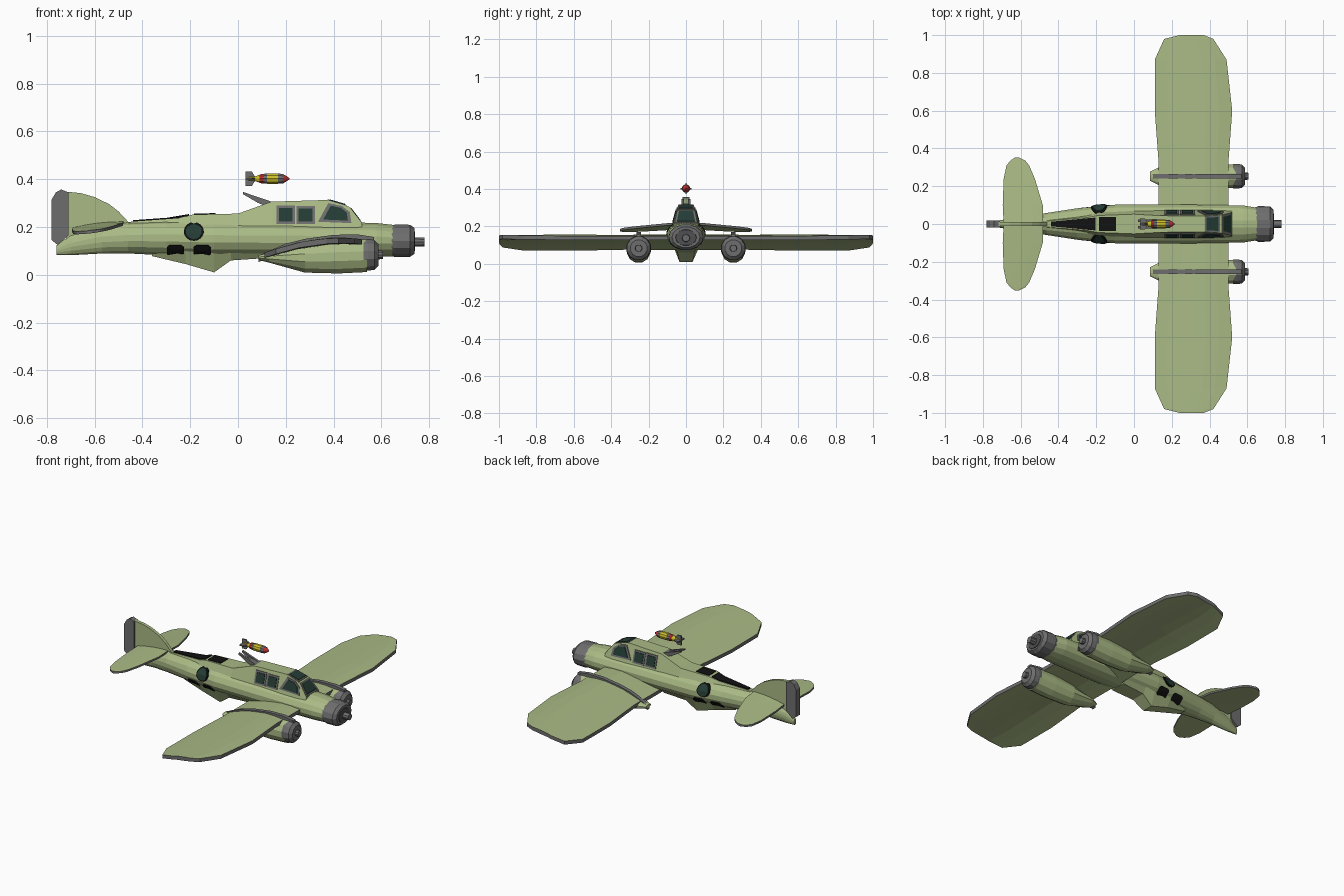
import bpy, bmesh, math

if "Cube" in bpy.data.objects:
    bpy.data.objects.remove(bpy.data.objects["Cube"])

def material(name, rgb):
    m = bpy.data.materials.new(name)
    m.diffuse_color = (*rgb, 1)
    m.use_nodes = True
    m.node_tree.nodes["Principled BSDF"].inputs["Base Color"].default_value = m.diffuse_color
    return m

GREEN = material("olive_green", (0.40, 0.49, 0.235))
GREY = material("metal_grey", (0.155, 0.155, 0.155))
DARK = material("dark_grey", (0.08, 0.08, 0.085))
BLACK = material("black", (0.006, 0.006, 0.006))
GLASS = material("green_glass", (0.018, 0.045, 0.035))
RED = material("red", (0.55, 0.03, 0.03))
YELLOW = material("yellow", (0.62, 0.52, 0.02))

def build(name, verts, faces, mats, idx=None):
    me = bpy.data.meshes.new(name)
    me.from_pydata(verts, [], faces)
    for m in mats:
        me.materials.append(m)
    if idx:
        for p, i in zip(me.polygons, idx):
            p.material_index = i
    bm = bmesh.new()
    bm.from_mesh(me)
    bmesh.ops.recalc_face_normals(bm, faces=bm.faces)
    bm.to_mesh(me)
    bm.free()
    ob = bpy.data.objects.new(name, me)
    bpy.context.collection.objects.link(ob)
    return ob

def loft(name, rings, mat):
    n = len(rings[0])
    verts = [p for r in rings for p in r]
    faces = [(k*n+i, k*n+(i+1) % n, (k+1)*n+(i+1) % n, (k+1)*n+i)
             for k in range(len(rings)-1) for i in range(n)]
    faces += [tuple(range(n)), tuple(range(len(verts)-n, len(verts)))]
    return build(name, verts, faces, [mat])

def ring(x, cz, ry, rz, cy=0, n=14):
    a = [2*math.pi*(i+0.5)/n for i in range(n)]
    return [(x, cy+ry*math.sin(t), cz+rz*math.cos(t)) for t in a]

def tube(name, secs, mat, cy=0, n=14):
    return loft(name, [ring(*s, cy=cy, n=n) for s in secs], mat)

def prism(name, pts, half, mat, cy=0):
    return loft(name, [[(x, cy+s*half, z) for x, z in pts] for s in (-1, 1)], mat)

def interp(table, x, col=1):
    table = sorted(table)
    if x <= table[0][0]:
        return table[0][col]
    for a, b in zip(table, table[1:]):
        if x <= b[0]:
            return a[col]+(b[col]-a[col])*(x-a[0])/(b[0]-a[0])
    return table[-1][col]

def patch(name, pts, fn, off, mat):
    """Thin plate laid on the surface fn(u, v, offset)."""
    n = len(pts)
    c = (sum(p[0] for p in pts)/n, sum(p[1] for p in pts)/n)
    verts = [fn(*p, off) for p in pts]+[fn(*p, off-0.009) for p in pts]+[fn(*c, off)]
    faces = [(i, (i+1) % n, 2*n) for i in range(n)]
    faces += [(i, (i+1) % n, n+(i+1) % n, n+i) for i in range(n)]
    return build(name, verts, faces, [mat])

def shrink(pts, d):
    cx = sum(p[0] for p in pts)/len(pts)
    cz = sum(p[1] for p in pts)/len(pts)
    return [(cx+(x-cx)*d, cz+(z-cz)*d) for x, z in pts]

def rect(x0, x1, z0, z1):
    return [(x0, z0), (x1, z0), (x1, z1), (x0, z1)]

def wing(name, half, zfn, th, bulge, steps=6):
    """Cambered slab with green skins and grey rim; half = (y, trailing x, leading x)."""
    st = [(-y, a, b) for y, a, b in half[:0:-1]]+half
    w, m = steps+1, len(st)
    verts = []
    for s in (1, -1):
        for y, a, b in st:
            for j in range(w):
                t = j/steps
                x = a+(b-a)*t
                swell = bulge*math.sin(math.pi*t)*(1-abs(y)/half[-1][0]*0.8)
                verts.append((x, y, zfn(x, y)+s*(th+swell*(1 if s > 0 else 0.4))))
    N = w*m
    faces, idx = [], []
    for o in (0, N):
        for k in range(m-1):
            for j in range(steps):
                q = o+k*w+j
                faces.append((q, q+1, q+w+1, q+w))
                idx.append(0)
    rim = list(range(w))+[k*w+steps for k in range(1, m)]
    rim += [N-1-j for j in range(1, w)]+[k*w for k in range(m-2, 0, -1)]
    for a, b in zip(rim, rim[1:]+rim[:1]):
        faces.append((a, b, b+N, a+N))
        idx.append(1)
    return build(name, verts, faces, [GREEN, GREY], idx)

# Fuselage: x, centre z, half width, half height
BODY = [(-0.76, 0.103, 0.010, 0.020), (-0.70, 0.125, 0.022, 0.044), (-0.57, 0.148, 0.042, 0.060),
        (-0.46, 0.154, 0.060, 0.066), (-0.30, 0.154, 0.085, 0.074), (-0.10, 0.150, 0.104, 0.080),
        (0.20, 0.149, 0.106, 0.078), (0.58, 0.146, 0.100, 0.072), (0.65, 0.143, 0.088, 0.067)]
tube("fuselage", BODY, GREEN, n=16)
tube("nose_cowl", [(0.642, 0.143, 0.088, 0.066), (0.66, 0.142, 0.095, 0.070),
                   (0.72, 0.142, 0.093, 0.069), (0.738, 0.142, 0.075, 0.056)], GREY)
tube("nose_face", [(0.73, 0.14, 0.06, 0.045), (0.742, 0.14, 0.055, 0.042)], DARK)
tube("nose_hub", [(0.73, 0.137, 0.022, 0.021), (0.78, 0.137, 0.020, 0.019)], GREY, n=10)

# Spine and cabin: x, top z, base half width, top half width
SPINE = [(-0.46, 0.221, 0.025, 0.016), (-0.25, 0.236, 0.058, 0.034), (-0.19, 0.252, 0.070, 0.045),
         (0.0, 0.256, 0.076, 0.052), (0.14, 0.306, 0.076, 0.044), (0.37, 0.313, 0.076, 0.042),
         (0.465, 0.285, 0.074, 0.048), (0.52, 0.213, 0.070, 0.062)]
loft("cabin_spine", [[(x, -b, 0.19), (x, -t, z), (x, t, z), (x, b, 0.19)]
                     for x, z, b, t in SPINE], GREEN)

def on_top(x, y, off):
    return (x, y, interp(SPINE, x)+off)

# Roof panes, windscreen and dark top panels
for nm, x0, x1, w0, w1 in (("roof_pane", 0.375, 0.455, 0.041, 0.046),
                           ("windscreen", 0.468, 0.518, 0.047, 0.060)):
    quad = [(x0, -w0), (x1, -w1), (x1, w1), (x0, w0)]
    patch(nm+"_frame", quad, on_top, 0.004, GREY)
    patch(nm+"_glass", shrink(quad, 0.8), on_top, 0.007, GLASS)
patch("rear_top_panel", [(-0.44, -0.012), (-0.25, -0.030), (-0.205, -0.034),
                         (-0.205, 0.034), (-0.25, 0.030), (-0.44, 0.012)], on_top, 0.006, BLACK)
patch("mid_top_panel", rect(-0.185, -0.095, -0.036, 0.036), on_top, 0.004, BLACK)

# Side windows on cabin and fuselage
front_pane = [(0.335, 0.222), (0.475, 0.216), (0.468, 0.262), (0.435, 0.288), (0.378, 0.300)]
disc = [(-0.185+0.042*math.cos(i*math.pi/8), 0.18+0.038*math.sin(i*math.pi/8)) for i in range(16)]
for s, side in ((1, "left"), (-1, "right")):
    def on_cabin(x, z, off):
        t = (z-0.19)/(interp(SPINE, x)-0.19)
        b, w = interp(SPINE, x, 2), interp(SPINE, x, 3)
        return (x, s*(b+(w-b)*t+off), z)

    def on_body(x, z, off):
        cz, ry, rz = (interp(BODY, x, c) for c in (1, 2, 3))
        d = max(-0.97, min(0.97, (z-cz)/rz))
        return (x, s*(ry*math.sqrt(1-d*d)+off), z+off*0.6*d)

    for i, pts in enumerate((rect(0.162, 0.238, 0.213, 0.290), rect(0.244, 0.322, 0.213, 0.288), front_pane)):
        patch(f"cabin_frame_{side}_{i}", pts, on_cabin, 0.004, GREY)
        patch(f"cabin_glass_{side}_{i}", shrink(pts, 0.74), on_cabin, 0.007, GLASS)
    patch(f"round_window_rim_{side}", disc, on_body, 0.005, BLACK)
    patch(f"round_window_glass_{side}", shrink(disc, 0.8), on_body, 0.008, GLASS)
    for i, x in enumerate((-0.262, -0.15)):
        h = 0.036
        plate = [(x-h, 0.09), (x-h*0.7, 0.079), (x+h*0.7, 0.079), (x+h, 0.09),
                 (x+h, 0.115), (x+h*0.7, 0.124), (x-h*0.7, 0.124), (x-h, 0.115)]
        patch(f"side_hatch_{side}_{i}", plate, on_body, 0.006, BLACK)

# Belly fairing
loft("belly_fairing", [[(x, -b, 0.10), (x, -w, z), (x, w, z), (x, b, 0.10)] for x, z, b, w in
     ((-0.36, 0.078, 0.035, 0.02), (-0.22, 0.045, 0.065, 0.035),
      (-0.10, 0.010, 0.07, 0.035), (-0.03, 0.060, 0.075, 0.045), (0.12, 0.070, 0.075, 0.05))], GREEN)

# Wing and tailplane
CAMBER = [(0.09, 0.072), (0.16, 0.094), (0.26, 0.121), (0.38, 0.138), (0.46, 0.140), (0.53, 0.134)]
wing("main_wing", [(0, 0.13, 0.50), (0.33, 0.13, 0.50), (0.60, 0.11, 0.52), (0.87, 0.11, 0.49),
                   (0.98, 0.16, 0.42), (1.0, 0.24, 0.37)],
     lambda x, y: interp(CAMBER, x)+0.004*abs(y), 0.011, 0.008)
wing("tailplane", [(0, -0.69, -0.48), (0.10, -0.695, -0.483), (0.24, -0.69, -0.525),
                   (0.31, -0.675, -0.555), (0.335, -0.655, -0.575), (0.352, -0.63, -0.61)],
     lambda x, y: 0.192+(x+0.69)*0.12-0.06*abs(y), 0.006, 0.007, 4)

# Engine nacelles with cowl, hub and top rail
RAIL = [(0.085, 0.066), (0.13, 0.088), (0.20, 0.118), (0.28, 0.138), (0.40, 0.155), (0.50, 0.157), (0.57, 0.146)]
for s, side in ((1, "left"), (-1, "right")):
    y = s*0.253
    tube(f"nacelle_{side}", [(0.085, 0.072, 0.025, 0.010), (0.13, 0.072, 0.048, 0.022),
         (0.28, 0.071, 0.062, 0.064), (0.42, 0.076, 0.066, 0.073), (0.54, 0.080, 0.065, 0.071)], GREEN, y, 12)
    tube(f"nacelle_cowl_{side}", [(0.525, 0.083, 0.066, 0.066), (0.545, 0.083, 0.068, 0.068),
         (0.572, 0.083, 0.064, 0.064), (0.588, 0.083, 0.046, 0.046)], GREY, y, 12)
    tube(f"nacelle_hub_{side}", [(0.58, 0.083, 0.02, 0.02), (0.607, 0.083, 0.018, 0.018)], GREY, y, 10)
    prism(f"nacelle_rail_{side}", [(x, z+0.012) for x, z in RAIL]+[(x, z-0.014) for x, z in RAIL[::-1]],
          0.012, GREY, y)

# Fin and rudder
prism("fin", [(-0.72, 0.12), (-0.72, 0.348), (-0.66, 0.342), (-0.60, 0.325), (-0.54, 0.296),
              (-0.50, 0.265), (-0.46, 0.222), (-0.50, 0.17)], 0.010, GREEN)
prism("rudder", [(-0.71, 0.165), (-0.755, 0.125), (-0.78, 0.145), (-0.78, 0.315), (-0.762, 0.345),
                 (-0.74, 0.357), (-0.71, 0.345)], 0.018, GREY)

# Rear gun mount behind the cabin
for s, side in ((1, "left"), (-1, "right")):
    prism(f"rear_gun_{side}", [(0.02, 0.347), (0.02, 0.338), (0.085, 0.300), (0.14, 0.285), (0.14, 0.306)],
          0.007, GREY, s*0.018)
prism("gun_mount", [(0.07, 0.322), (0.09, 0.298), (0.15, 0.275), (0.15, 0.304)], 0.024, GREY)

# Floating bomb
BZ = 0.402
def bomb_part(name, secs, mat):
    tube(name, [(x, BZ, r, r) for x, r in secs], mat, n=10)
bomb_part("bomb_tail_cone", [(0.045, 0.008), (0.07, 0.010), (0.092, 0.018)], YELLOW)
bomb_part("bomb_rear_band", [(0.09, 0.019), (0.106, 0.021)], RED)
bomb_part("bomb_body", [(0.104, 0.020), (0.112, 0.022), (0.178, 0.022), (0.19, 0.020)], GREY)
bomb_part("bomb_middle_band", [(0.122, 0.0226), (0.168, 0.0226)], YELLOW)
bomb_part("bomb_nose", [(0.188, 0.020), (0.20, 0.014), (0.215, 0.003)], RED)
for i in range(4):
    fin = prism(f"bomb_fin_{i}", [(0.032, 0.0), (0.032, 0.030), (0.058, 0.030), (0.072, 0.008), (0.072, 0.0)],
                0.004, GREY)
    fin.location.z = BZ
    fin.rotation_euler.x = i*math.pi/2
